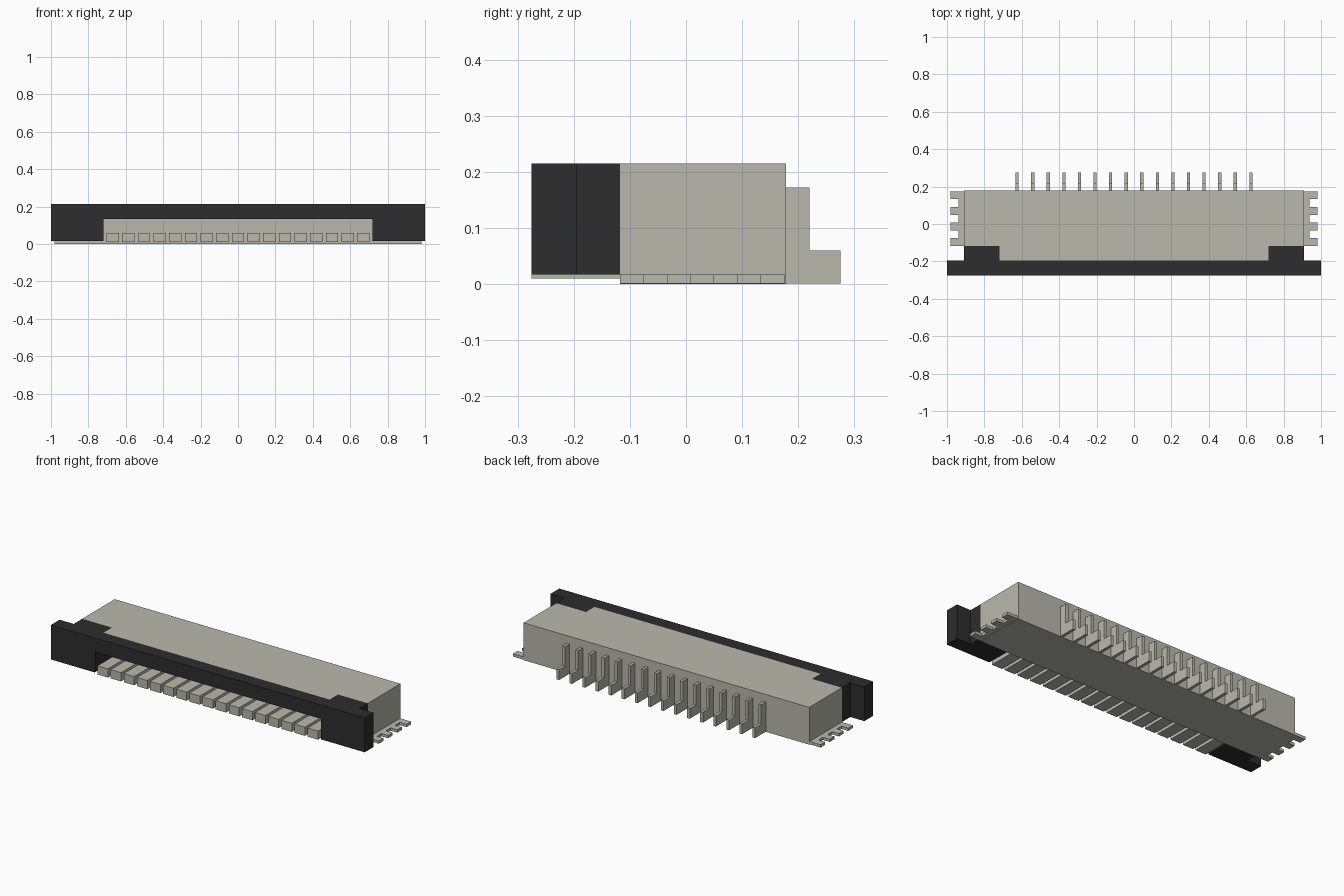
import bpy, bmesh

cube = bpy.data.objects.get("Cube")
if cube:
    bpy.data.objects.remove(cube, do_unlink=True)


def material(name, color):
    m = bpy.data.materials.new(name)
    m.use_nodes = True
    m.diffuse_color = color
    bsdf = next(n for n in m.node_tree.nodes if n.type == 'BSDF_PRINCIPLED')
    bsdf.inputs["Base Color"].default_value = color
    return m


beige = material("warm grey", (0.485, 0.485, 0.42, 1))
black = material("near black", (0.026, 0.026, 0.026, 1))


def prism(name, outline, axis, start, depth, mat):
    """Extrude a closed outline along z (outline in x, y) or x (outline in y, z)."""
    place = (lambda a, b: (a, b, start)) if axis == 'z' else (lambda a, b: (start, a, b))
    step = (0, 0, depth) if axis == 'z' else (depth, 0, 0)
    bm = bmesh.new()
    face = bm.faces.new([bm.verts.new(place(a, b)) for a, b in outline])
    ext = bmesh.ops.extrude_face_region(bm, geom=[face])
    verts = [g for g in ext["geom"] if isinstance(g, bmesh.types.BMVert)]
    bmesh.ops.translate(bm, verts=verts, vec=step)
    bmesh.ops.recalc_face_normals(bm, faces=bm.faces)
    mesh = bpy.data.meshes.new(name)
    bm.to_mesh(mesh)
    bm.free()
    ob = bpy.data.objects.new(name, mesh)
    bpy.context.collection.objects.link(ob)
    mesh.materials.append(mat)
    return ob


def rect(a0, a1, b0, b1):
    return [(a0, b0), (a1, b0), (a1, b1), (a0, b1)]


def mirror_x(ob):
    ob.modifiers.new("mirror", 'MIRROR').use_axis[0] = True


def repeat_x(ob, count, pitch):
    mod = ob.modifiers.new("row", 'ARRAY')
    mod.count = count
    mod.use_relative_offset = False
    mod.use_constant_offset = True
    mod.constant_offset_displace = (pitch, 0, 0)


# Main housing with the roof that overhangs the cable slot
BACK, WALL, LIP, FRONT = 0.178, -0.118, -0.195, -0.275
TOP, SLOT_TOP = 0.215, 0.135
prism("housing", rect(-0.91, 0.91, WALL, BACK), 'z', 0, TOP, beige)
prism("slot_roof", rect(-0.72, 0.72, LIP, WALL), 'z', SLOT_TOP, TOP - SLOT_TOP, beige)

# Black latch: cross bar over the slot, and an end block with an arm each side
prism("latch_bar", rect(-0.72, 0.72, FRONT, LIP), 'z', SLOT_TOP, TOP - SLOT_TOP, black)
end = [(0.72, FRONT), (1, FRONT), (1, LIP), (0.91, LIP), (0.91, WALL), (0.72, WALL)]
mirror_x(prism("latch_end", end, 'z', 0.017, TOP - 0.017, black))

# Comb-shaped solder tabs on both sides
comb = [(0.91, 0.175), (0.91, WALL)]
for i in range(4):
    y = WALL + i * 0.0837
    comb += [(0.98, y), (0.98, y + 0.042)]
    if i < 3:
        comb += [(0.937, y + 0.042), (0.937, y + 0.0837)]
mirror_x(prism("solder_tab", comb, 'z', 0.001, 0.016, beige))

# Row of contact fingers in the slot
PITCH = 0.0837
finger = prism("contact_finger", rect(FRONT, WALL, 0.01, 0.06), 'x',
               -8 * PITCH - 0.033, 0.066, beige)
repeat_x(finger, 17, PITCH)

# Row of stepped solder pins at the back
pin_profile = [(BACK, 0.001), (0.275, 0.001), (0.275, 0.06), (0.22, 0.06),
               (0.22, 0.172), (BACK, 0.172)]
pin = prism("solder_pin", pin_profile, 'x', -7.5 * 0.0833 - 0.0085, 0.017, beige)
repeat_x(pin, 16, 0.0833)
